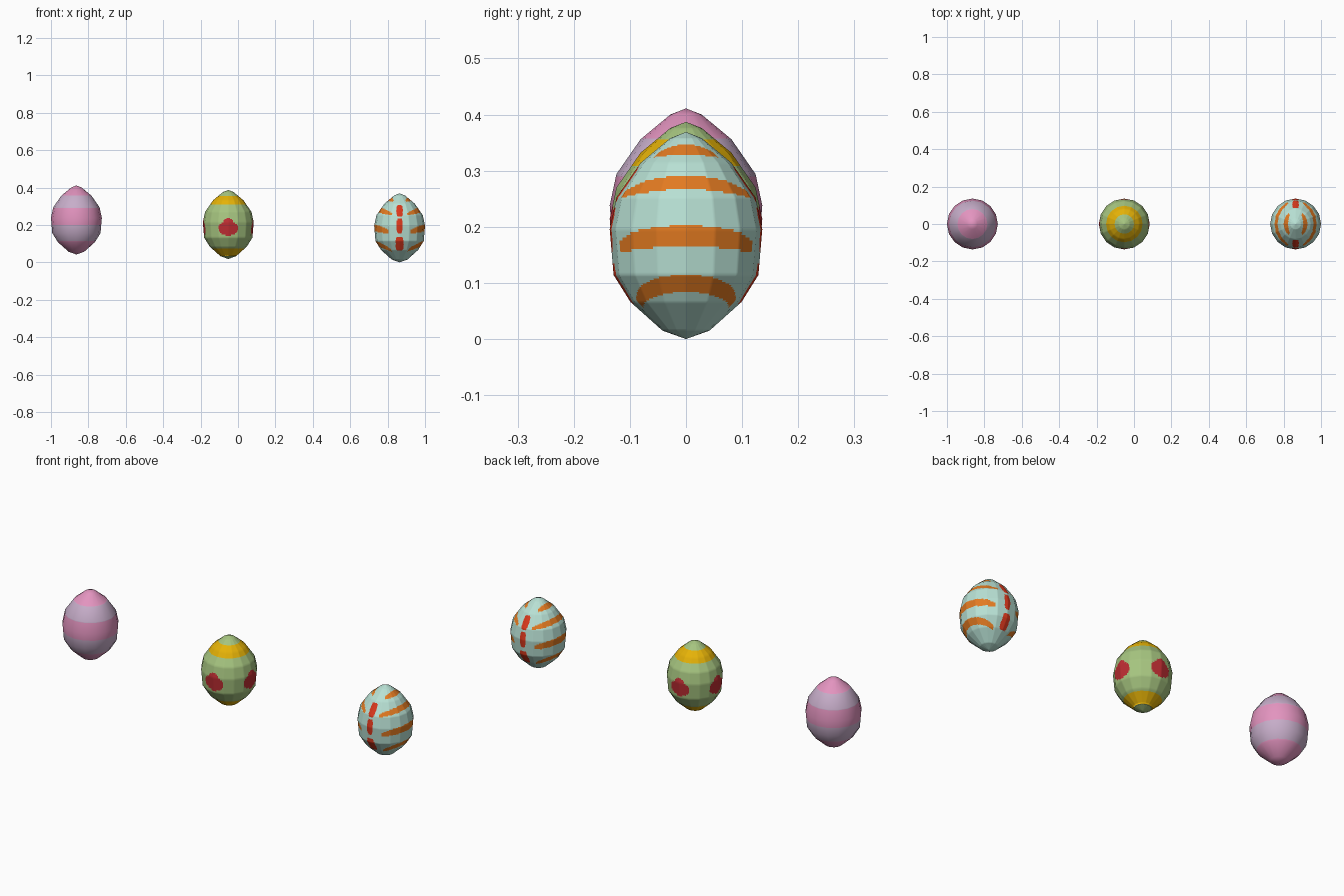
import bpy, bmesh, math

if "Cube" in bpy.data.objects:
    bpy.data.objects.remove(bpy.data.objects["Cube"])

SIDES = 16
# Egg profile: (radius, height above the egg's base)
PROFILE = [(0, 0), (.042, .015), (.099, .066), (.129, .114), (.136, .196),
           (.124, .252), (.081, .314), (.028, .358), (0, .369)]


def lin(c):
    return c / 12.92 if c <= .04045 else ((c + .055) / 1.055) ** 2.4


def material(name, r, g, b):
    m = bpy.data.materials.new(name)
    m.diffuse_color = (lin(r), lin(g), lin(b), 1)
    m.use_nodes = True
    m.node_tree.nodes["Principled BSDF"].inputs["Base Color"].default_value = m.diffuse_color
    return m


pink = material("pink", .89, .58, .75)
lilac = material("lilac", .78, .68, .79)
green = material("leaf green", .65, .77, .50)
yellow = material("egg yellow", .90, .70, .03)
red = material("deep red", .75, .18, .20)
aqua = material("pale aqua", .72, .88, .83)
orange = material("orange", .89, .48, .13)
scarlet = material("scarlet", .86, .22, .11)


def egg(name, x, base, mats, rule, cuts=(), detail=0):
    """Low-poly lathed egg; faces split only where the paint needs it."""
    bm = bmesh.new()
    rings = []
    for r, z in PROFILE:
        if r == 0:
            rings.append([bm.verts.new((0, 0, z + base))] * SIDES)
        else:
            rings.append([bm.verts.new((r * math.cos(math.tau * i / SIDES),
                                        r * math.sin(math.tau * i / SIDES), z + base))
                          for i in range(SIDES)])
    for a, b in zip(rings, rings[1:]):
        for i in range(SIDES):
            j = (i + 1) % SIDES
            bm.faces.new(dict.fromkeys((a[i], a[j], b[j], b[i])))
    if detail:
        bmesh.ops.subdivide_edges(bm, edges=bm.edges[:], cuts=detail, use_grid_fill=True)
    for z in cuts:
        bmesh.ops.bisect_plane(bm, geom=bm.verts[:] + bm.edges[:] + bm.faces[:],
                               plane_co=(0, 0, z), plane_no=(0, 0, 1))
    bmesh.ops.recalc_face_normals(bm, faces=bm.faces[:])
    for f in bm.faces:
        f.material_index = rule(f.calc_center_median())
        f.smooth = True
    me = bpy.data.meshes.new(name)
    bm.to_mesh(me)
    bm.free()
    for m in mats:
        me.materials.append(m)
    ob = bpy.data.objects.new(name, me)
    ob.location.x = x
    bpy.context.collection.objects.link(ob)


# Pink egg with two lilac bands
def banded(p):
    return int(.29 < p.z < .357 or .115 < p.z < .20)


# Green egg: yellow ring near each end, four red blots round the middle
def blotted(p):
    if .308 < p.z < .356 or .033 < p.z < .075:
        return 1
    side = min(abs(p.x), abs(p.y))
    body = (side / .053) ** 2 + ((p.z - .181) / .038) ** 2 < 1
    bump = (side / .026) ** 2 + ((p.z - .212) / .024) ** 2 < 1
    return 2 if body or bump else 0


# Aqua egg: (height, half width, droop, end angle) of the orange stripes on both sides
STRIPES = [(.338, .009, .010, 58), (.279, .012, .022, 70),
           (.184, .018, .020, 64), (.099, .015, .035, 62)]
# (height, half height, half width) of the scarlet dashes front and back
DASHES = [(.275, .031, .017), (.196, .040, .015), (.099, .036, .021)]


def striped(p):
    for z, h, w in DASHES:
        if (p.x / w) ** 4 + ((p.z - z) / h) ** 4 < 1:
            return 2
    angle = math.degrees(math.atan2(abs(p.y), abs(p.x)))
    for z, h, droop, end in STRIPES:
        t = angle / end
        if t < 1 and abs(p.z - z + droop * t * t) < h * (1 - .5 * t ** 4):
            return 1
    return 0


egg("pink_egg", -.864, .042, [pink, lilac], banded, (.115, .20, .29, .357))
egg("green_egg", -.052, .018, [green, yellow, red], blotted,
    (.033, .075, .308, .356), detail=9)
egg("aqua_egg", .864, 0, [aqua, orange, scarlet], striped, detail=15)
